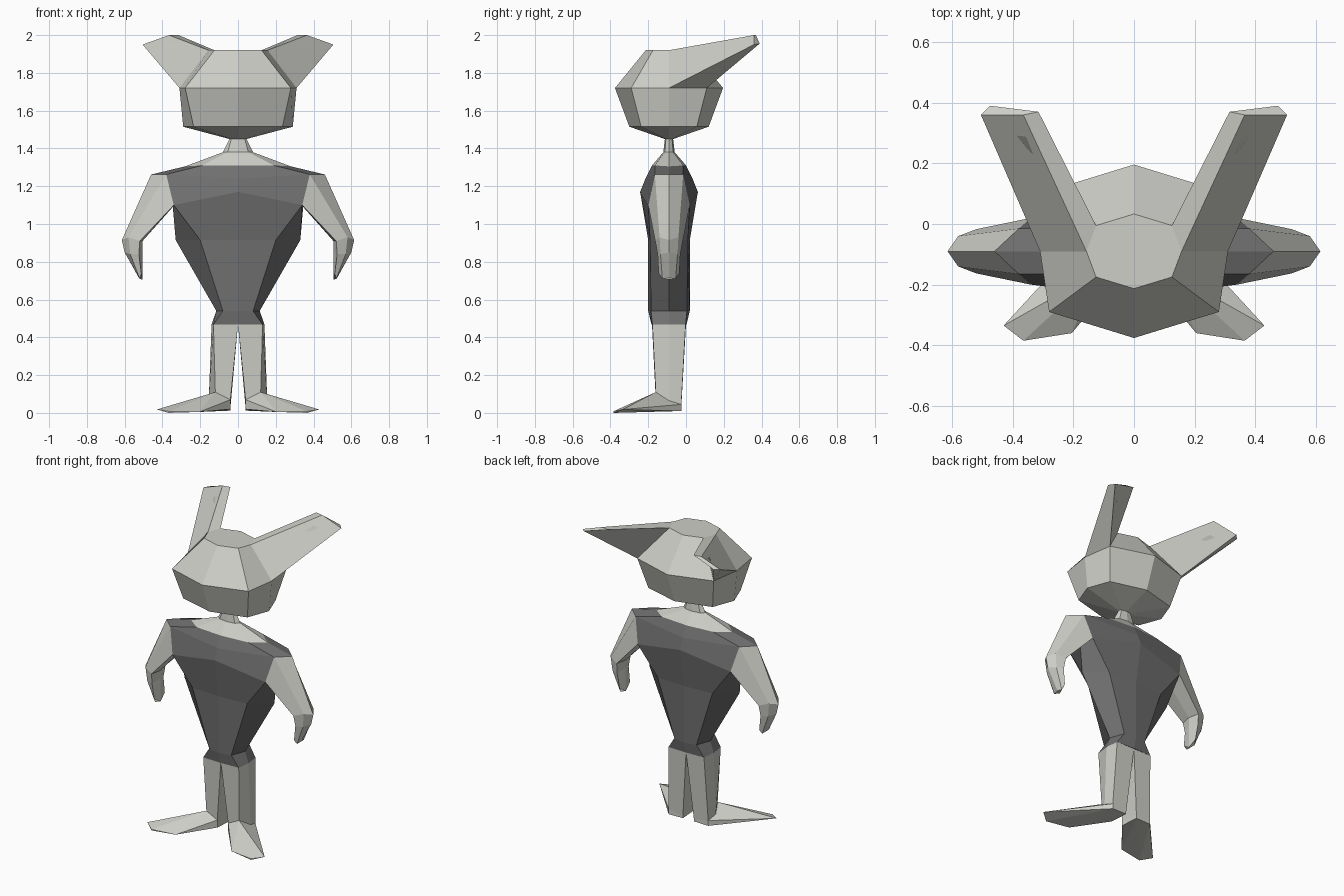
import bpy, bmesh
from mathutils import Vector

cube = bpy.data.objects.get("Cube")
if cube:
    bpy.data.objects.remove(cube, do_unlink=True)

AXIS_Y = -0.09  # body centre line


def material(name, color):
    mat = bpy.data.materials.new(name)
    mat.use_nodes = True
    mat.diffuse_color = (*color, 1)
    mat.node_tree.nodes["Principled BSDF"].inputs["Base Color"].default_value = (*color, 1)
    return mat


pale = material("pale_grey", (0.62, 0.62, 0.58))
dark = material("dark_grey", (0.16, 0.16, 0.16))


def finish(name, bm, mat):
    bmesh.ops.recalc_face_normals(bm, faces=bm.faces[:])
    mesh = bpy.data.meshes.new(name)
    bm.to_mesh(mesh)
    bm.free()
    mesh.materials.append(mat)
    obj = bpy.data.objects.new(name, mesh)
    bpy.context.collection.objects.link(obj)
    return obj


def loft(name, rings, mat):
    """Skin a list of equal-length rings and cap both ends."""
    bm = bmesh.new()
    loops = [[bm.verts.new(p) for p in ring] for ring in rings]
    count = len(loops[0])
    for a, b in zip(loops, loops[1:]):
        for i in range(count):
            j = (i + 1) % count
            bm.faces.new((a[i], a[j], b[j], b[i]))
    bm.faces.new(loops[0])
    bm.faces.new(loops[-1])
    return finish(name, bm, mat)


def hull(name, points, mat):
    bm = bmesh.new()
    for p in points:
        bm.verts.new(p)
    bmesh.ops.convex_hull(bm, input=bm.verts[:])
    loose = [v for v in bm.verts if not v.link_faces]
    bmesh.ops.delete(bm, geom=loose, context='VERTS')
    return finish(name, bm, mat)


def ring8(centre, corner, side):
    """Eight points from centre (y, z), corner (x, y, z) and side (x, z)."""
    cy, cz = centre
    kx, ky, kz = corner
    sx, sz = side
    pts = [(0, -cy, cz), (kx, -ky, kz), (sx, 0, sz), (kx, ky, kz),
           (0, cy, cz), (-kx, ky, kz), (-sx, 0, sz), (-kx, -ky, kz)]
    return [Vector((x, y + AXIS_Y, z)) for x, y, z in pts]


def level(z, cy, kx, ky, sx):
    return ring8((cy, z), (kx, ky, z), (sx, z))


def mirror(points, s):
    return [(s * x, y, z) for x, y, z in points]


# Head
crown = level(1.92, 0.123, 0.125, 0.085, 0.157)
brow = level(1.72, 0.286, 0.28, 0.2, 0.31)
jaw = level(1.515, 0.21, 0.235, 0.147, 0.29)
throat = level(1.45, 0.022, 0.035, 0.016, 0.045)
loft("head", [crown, brow, jaw, throat], pale)

# Neck and bare collar
collar = ring8((0.09, 1.31), (0.19, 0.075, 1.31), (0.28, 1.305))
loft("neck", [throat, level(1.38, 0.03, 0.055, 0.022, 0.08), collar], pale)

# Torso garment from collar to hips
shoulder = ring8((0.125, 1.24), (0.38, 0.075, 1.262), (0.46, 1.262))
chest = ring8((0.153, 1.17), (0.34, 0.11, 1.1), (0.345, 1.09))
ribs = level(0.915, 0.11, 0.2, 0.1, 0.33)
waist = level(0.54, 0.11, 0.08, 0.095, 0.115)
hips = level(0.468, 0.093, 0.13, 0.088, 0.14)
loft("torso", [collar, shoulder, chest, ribs, waist, hips], dark)


def arm_ring(outer, upper, lower, inner):
    """Six points: outer/inner are (x, z), upper/lower are (x, half width, z)."""
    pts = [(outer[0], 0, outer[1]), (upper[0], -upper[1], upper[2]),
           (lower[0], -lower[1], lower[2]), (inner[0], 0, inner[1]),
           (lower[0], lower[1], lower[2]), (upper[0], upper[1], upper[2])]
    return [(x, y + AXIS_Y, z) for x, y, z in pts]


arm = [arm_ring((0.46, 1.262), (0.38, 0.075, 1.262), (0.34, 0.11, 1.1), (0.345, 1.09)),
       arm_ring((0.615, 0.915), (0.58, 0.05, 0.93), (0.52, 0.073, 0.91), (0.505, 0.91)),
       arm_ring((0.6, 0.85), (0.57, 0.045, 0.84), (0.525, 0.06, 0.84), (0.505, 0.86)),
       arm_ring((0.525, 0.715), (0.52, 0.035, 0.71), (0.512, 0.055, 0.74), (0.505, 0.705))]

# Ears swept back from the rear side faces of the head
ear_base = [crown[2], crown[3], brow[3], brow[2]]
ear_tip = [(0.365, 0.36, 2.0), (0.315, 0.37, 2.0), (0.475, 0.39, 1.955), (0.505, 0.36, 1.95)]

# Legs: five-sided, slanting to the ankle
leg_top = [(0, -0.18, 0.468), (0.13, -0.178, 0.468), (0.14, -0.09, 0.468),
           (0.13, -0.002, 0.468), (0, 0, 0.468)]
ankle = [(0.04, -0.16, 0.07), (0.12, -0.16, 0.11), (0.155, -0.09, 0.06),
         (0.145, -0.025, 0.045), (0.04, -0.025, 0.03)]

# Feet: wedges splayed outward
sole = [(0.145, -0.025, 0.01), (0.04, -0.025, 0.012), (0.04, -0.16, 0.02)]
toes = [(0.43, -0.335, 0.018), (0.365, -0.385, 0.0), (0.365, -0.385, 0.008),
        (0.205, -0.36, 0.005)]

for label, s in (("left", 1), ("right", -1)):
    loft(label + "_ear", [mirror(ear_base, s), mirror(ear_tip, s)], pale)
    loft(label + "_arm", [mirror(r, s) for r in arm], pale)
    loft(label + "_leg", [mirror(leg_top, s), mirror(ankle, s)], pale)
    hull(label + "_foot", mirror(ankle + sole + toes, s), pale)
